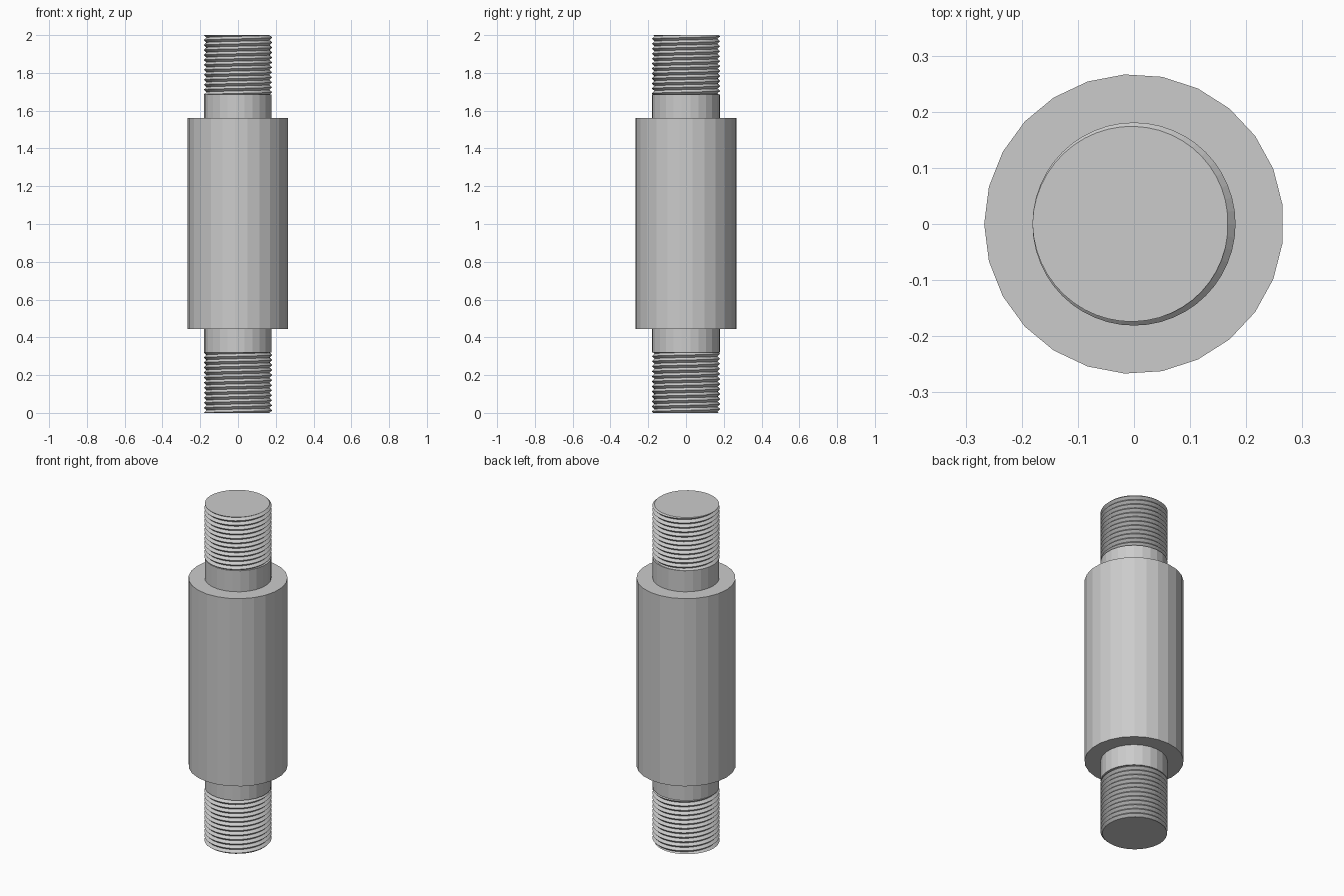
import bpy
import bmesh
from math import cos, sin, pi, tau

SIDES = 25
CREST, ROOT = 0.181, 0.167
TURNS = 12

if "Cube" in bpy.data.objects:
    bpy.data.objects.remove(bpy.data.objects["Cube"], do_unlink=True)

steel = bpy.data.materials.new("light grey steel")
steel.use_nodes = True
steel.diffuse_color = (0.6, 0.6, 0.6, 1)
steel.node_tree.nodes["Principled BSDF"].inputs["Base Color"].default_value = (0.6, 0.6, 0.6, 1)


def finish(bm, name):
    bmesh.ops.recalc_face_normals(bm, faces=bm.faces)
    mesh = bpy.data.meshes.new(name)
    bm.to_mesh(mesh)
    bm.free()
    mesh.materials.append(steel)
    obj = bpy.data.objects.new(name, mesh)
    bpy.context.collection.objects.link(obj)
    return obj


def shaft(name, sections):
    """Stepped faceted shaft from (radius, height) pairs, capped at both ends."""
    bm = bmesh.new()
    rings = []
    for r, z in sections:
        angles = [pi + tau * i / SIDES for i in range(SIDES)]
        rings.append([bm.verts.new((r * cos(a), r * sin(a), z)) for a in angles])
    for low, high in zip(rings, rings[1:]):
        for i in range(SIDES):
            j = (i + 1) % SIDES
            bm.faces.new((low[i], low[j], high[j], high[i]))
    bm.faces.new(rings[0])
    bm.faces.new(rings[-1])
    return finish(bm, name)


def thread(name, z0, z1, steps=48):
    """Helical V-thread trimmed flat at both ends."""
    bm = bmesh.new()
    height = z1 - z0
    pitch = height / TURNS
    columns = []
    for i in range(steps + 1):
        turn = i / steps
        column = []
        for k in range(-2, 2 * TURNS + 1):
            z = min(max(pitch * (k / 2 + turn), 0), height)
            phase = (z / pitch - turn) % 1
            r = ROOT + (CREST - ROOT) * abs(2 * phase - 1)
            a = pi + tau * turn
            column.append(bm.verts.new((r * cos(a), r * sin(a), z0 + z)))
        columns.append(column)
    for left, right in zip(columns, columns[1:]):
        for k in range(len(left) - 1):
            bm.faces.new((left[k], right[k], right[k + 1], left[k + 1]))
    bmesh.ops.remove_doubles(bm, verts=bm.verts, dist=0.00005)
    # flat end caps
    rims = [e for e in bm.edges if e.is_boundary]
    bmesh.ops.holes_fill(bm, edges=rims, sides=0)
    return finish(bm, name)


# Thick middle barrel with a narrower neck at each end
shaft("barrel_and_necks", [(0.18, 0.32), (0.18, 0.445), (0.267, 0.445),
                           (0.267, 1.56), (0.18, 1.56), (0.18, 1.685)])

# Threaded ends
thread("lower_thread", 0, 0.32)
thread("upper_thread", 1.685, 2)
